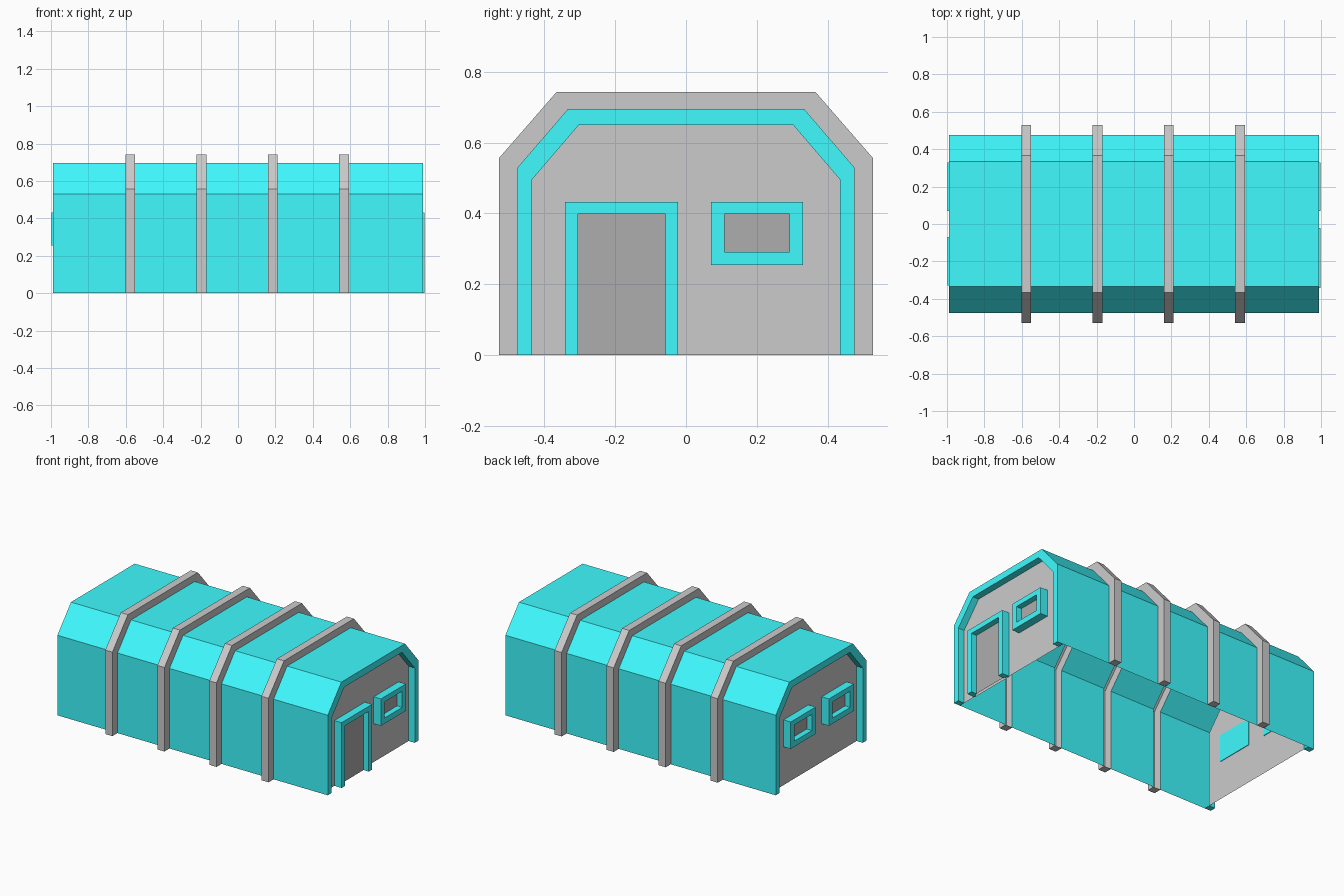
import bpy, bmesh

if "Cube" in bpy.data.objects:
    bpy.data.objects.remove(bpy.data.objects["Cube"])


def material(name, rgb):
    m = bpy.data.materials.new(name)
    m.diffuse_color = (*rgb, 1)
    m.use_nodes = True
    m.node_tree.nodes["Principled BSDF"].inputs["Base Color"].default_value = m.diffuse_color
    return m


CYAN = material("cyan", (0.05, 0.96, 1.0))
DARK = material("dark_grey", (0.42, 0.42, 0.42))


def arch(half, eave, top_half, top):
    """Six-point hut profile in (y, z), running over the roof from -y to +y."""
    return [(-half, 0), (-half, eave), (-top_half, top),
            (top_half, top), (half, eave), (half, 0)]


def make(name, verts, faces, mat=None, side=1):
    """Mesh from points; side=-1 mirrors it to the -x end."""
    bm = bmesh.new()
    vs = [bm.verts.new((x * side, y, z)) for x, y, z in verts]
    for f in faces:
        bm.faces.new([vs[i] for i in f][::side])
    me = bpy.data.meshes.new(name)
    bm.to_mesh(me)
    bm.free()
    if mat:
        me.materials.append(mat)
    ob = bpy.data.objects.new(name, me)
    bpy.context.collection.objects.link(ob)
    return ob


def loft(name, sections, mat=None, side=1, closed=False, caps=False):
    """Skin a list of (x, profile) sections; caps close the feet."""
    n, m = len(sections[0][1]), len(sections)
    verts = [(x, y, z) for x, prof in sections for y, z in prof]
    faces = []
    for s in range(m - 1):
        for i in range(n if closed else n - 1):
            j = (i + 1) % n
            faces.append((s * n + i, (s + 1) * n + i, (s + 1) * n + j, s * n + j))
    if caps:
        faces.append([s * n for s in range(m)][::-1])
        faces.append([s * n + n - 1 for s in range(m)])
    return make(name, verts, faces, mat, side)


def panel(name, x, prof, mat=None, side=1):
    """Flat outward-facing sheet across an end."""
    return make(name, [(x, y, z) for y, z in prof],
                [list(range(len(prof)))[::-1]], mat, side)


HULL = arch(0.475, 0.53, 0.333, 0.695)
LINING = arch(0.435, 0.495, 0.302, 0.65)
RIB = arch(0.528, 0.556, 0.366, 0.742)
END, WALL, FRONT, PANE = 0.99, 0.945, 0.998, 0.96

# Raised hollow ribs and the shell sheets between them
edge = -END
for k in range(4):
    x0 = -0.602 + 0.381 * k
    x1 = x0 + 0.052
    loft(f"rib_{k + 1}", [(x0, HULL), (x0, RIB), (x1, RIB), (x1, HULL)], caps=True)
    loft(f"shell_sheet_{k + 1}", [(edge, HULL), (x0, HULL)], CYAN)
    edge = x1
loft("shell_sheet_5", [(edge, HULL), (END, HULL)], CYAN)

# End rims and recessed end walls
for side, label in ((1, "right"), (-1, "left")):
    rim = loft(f"{label}_rim", [(END, HULL), (END, LINING), (WALL, LINING)], CYAN, side)
    for s in (1, -1):
        foot = [(WALL, 0.435 * s, 0), (END, 0.435 * s, 0),
                (END, 0.475 * s, 0), (WALL, 0.475 * s, 0)]
        make(f"{label}_rim_foot", foot, [(0, 1, 2, 3)[::-s]], CYAN, side)
    panel(f"{label}_wall", WALL, LINING, None, side)


def opening(name, outer, inner, side=1, closed=True):
    """Projecting frame with a dark recessed pane and a flat back."""
    loft(f"{name}_frame", [(WALL - 0.004, outer), (FRONT, outer), (FRONT, inner),
                           (PANE, inner)], CYAN, side, closed, not closed)
    panel(f"{name}_pane", PANE, inner, DARK, side)
    panel(f"{name}_back", WALL - 0.004, outer[::-1], CYAN, side)


def rect(y0, y1, z0, z1):
    return [(y0, z0), (y0, z1), (y1, z1), (y1, z0)]


# Door and windows
opening("door", rect(-0.342, -0.022, 0, 0.432), rect(-0.305, -0.058, 0, 0.398), 1, False)
for name, s, side in (("right_window", 1, 1), ("left_window_a", 1, -1),
                      ("left_window_b", -1, -1)):
    c = 0.2 * s
    opening(name, rect(c - 0.13, c + 0.13, 0.254, 0.432),
            rect(c - 0.092, c + 0.092, 0.291, 0.398), side)
